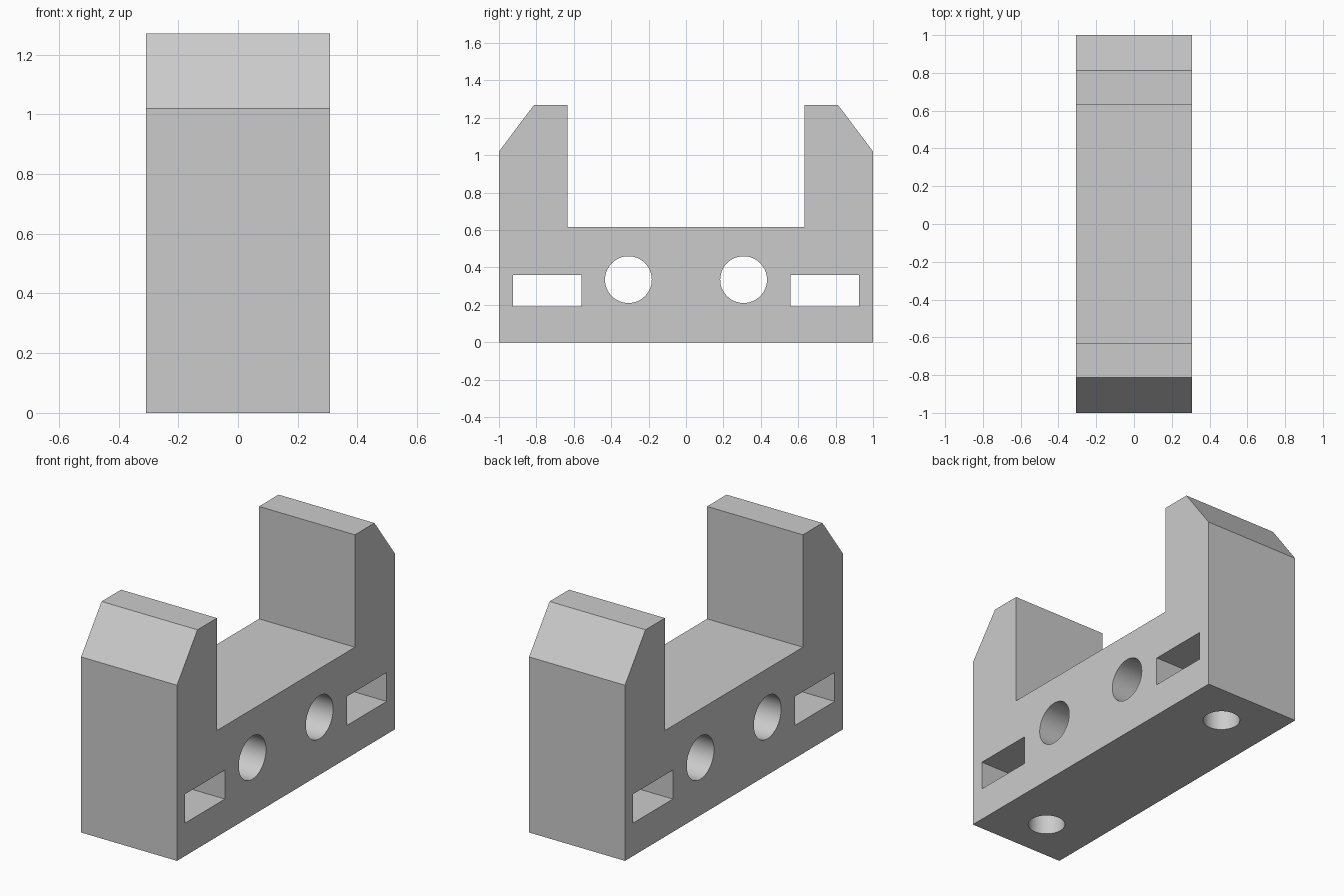
import bpy, bmesh, math
from mathutils import Matrix, Vector

old = bpy.data.objects.get("Cube")
if old:
    bpy.data.objects.remove(old, do_unlink=True)

HALF_WIDTH = 0.308

grey = bpy.data.materials.new("plain grey")
grey.use_nodes = True
colour = (0.6, 0.6, 0.6, 1)
grey.diffuse_color = colour
grey.node_tree.nodes["Principled BSDF"].inputs["Base Color"].default_value = colour


def add_object(name, bm):
    bmesh.ops.recalc_face_normals(bm, faces=bm.faces[:])
    mesh = bpy.data.meshes.new(name)
    bm.to_mesh(mesh)
    bm.free()
    mesh.materials.append(grey)
    obj = bpy.data.objects.new(name, mesh)
    bpy.context.collection.objects.link(obj)
    return obj


def cylinder(bm, radius, depth, matrix):
    bmesh.ops.create_cone(bm, cap_ends=True, segments=64, radius1=radius,
                          radius2=radius, depth=depth, matrix=matrix)


# U-shaped bracket: mirrored side profile extruded across the width
half = [(1, 0), (1, 1.02), (0.812, 1.27), (0.633, 1.27), (0.633, 0.617)]
outline = half + [(-y, z) for y, z in reversed(half)]
bm = bmesh.new()
face = bm.faces.new([bm.verts.new((-HALF_WIDTH, y, z)) for y, z in outline])
extruded = bmesh.ops.extrude_face_region(bm, geom=[face])
moved = [v for v in extruded["geom"] if isinstance(v, bmesh.types.BMVert)]
bmesh.ops.translate(bm, verts=moved, vec=(2 * HALF_WIDTH, 0, 0))
bracket = add_object("bracket", bm)

# Cross bores, nut slots and the screw holes below them
cutters = {name: bmesh.new() for name in ("bore_cutter", "slot_cutter", "screw_cutter")}
for side in (-1, 1):
    cylinder(cutters["bore_cutter"], 0.125, 1,
             Matrix.Translation((0, side * 0.308, 0.335)) @ Matrix.Rotation(math.pi / 2, 4, "Y"))
    bmesh.ops.create_cube(cutters["slot_cutter"], size=1,
                          matrix=Matrix.LocRotScale(Vector((0, side * 0.742, 0.275)), None,
                                                    Vector((1, 0.364, 0.168))))
    cylinder(cutters["screw_cutter"], 0.1, 0.5, Matrix.Translation((0, side * 0.742, 0)))

for name, bm in cutters.items():
    cutter = add_object(name, bm)
    cutter.hide_render = True
    cut = bracket.modifiers.new(name, "BOOLEAN")
    cut.operation = "DIFFERENCE"
    cut.solver = "EXACT"
    cut.object = cutter

# Apply the cuts, then drop the helpers
bpy.ops.object.select_all(action="DESELECT")
bpy.context.view_layer.objects.active = bracket
bracket.select_set(True)
for name in cutters:
    bpy.ops.object.modifier_apply(modifier=name)
    bpy.data.objects.remove(bpy.data.objects[name], do_unlink=True)

bpy.ops.object.shade_smooth_by_angle(angle=math.radians(30))
